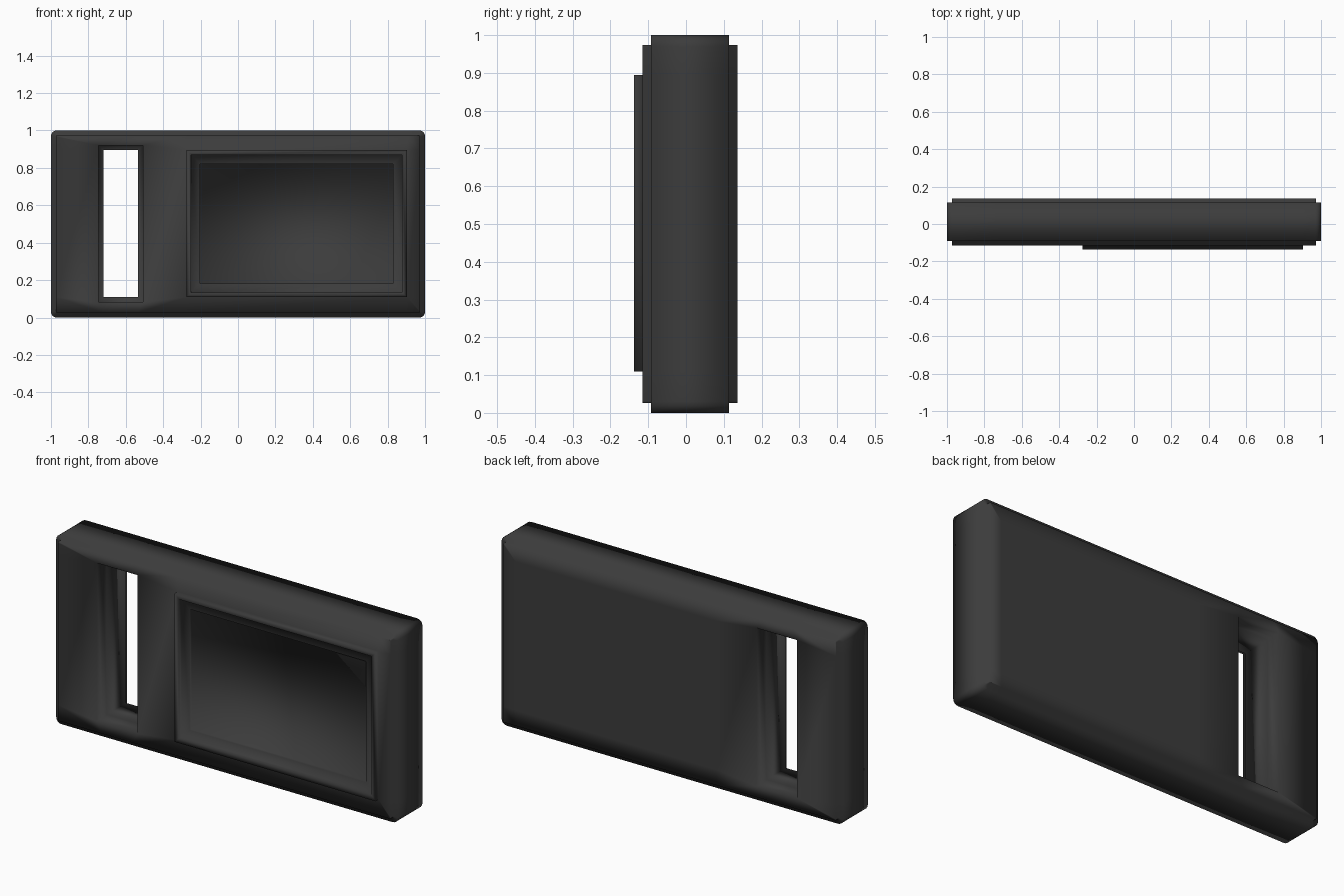
import bpy, bmesh
from mathutils import Vector

if "Cube" in bpy.data.objects:
    bpy.data.objects.remove(bpy.data.objects["Cube"])

XS = [-1, -0.72, -0.535, -0.275, 0.903, 1]
ZS = [0, 0.109, 0.895, 1]
FRONT, BACK, STEP, RIM = -0.092, 0.114, 0.0225, 0.026

bm = bmesh.new()


def facing(sign, y):
    """Faces lying in the plane y and looking along sign * y."""
    return [f for f in bm.faces if f.normal.y * sign > 0.9
            and abs(f.calc_center_median().y - y) < 1e-4]


def inset(faces, width):
    bmesh.ops.inset_region(bm, faces=faces, thickness=width, depth=0,
                           use_even_offset=True, use_boundary=True)
    bm.normal_update()


def push(faces, dy):
    """Extrude faces straight along y and return the moved caps."""
    geom = bmesh.ops.extrude_face_region(bm, geom=faces)["geom"]
    caps = [f for f in geom if isinstance(f, bmesh.types.BMFace)]
    bmesh.ops.translate(bm, vec=(0, dy, 0),
                        verts=[v for v in geom if isinstance(v, bmesh.types.BMVert)])
    old = [f for f in faces if f.is_valid and f not in caps]
    if old:
        bmesh.ops.delete(bm, geom=old, context='FACES')
    bm.normal_update()
    return caps


# Casing slab with the through slot left out of the panel grid
layers = [[[bm.verts.new((x, y, z)) for z in ZS] for x in XS] for y in (FRONT, BACK)]
f, b = layers
cells = [(i, j) for i in range(5) for j in range(3) if (i, j) != (1, 1)]
for i, j in cells:
    quad = [(i, j), (i + 1, j), (i + 1, j + 1), (i, j + 1)]
    bm.faces.new([f[p][q] for p, q in quad])
    bm.faces.new([b[p][q] for p, q in reversed(quad)])
    # walls wherever a neighbouring cell is absent
    for k, (di, dj) in enumerate([(0, -1), (1, 0), (0, 1), (-1, 0)]):
        if (i + di, j + dj) not in cells:
            (p, q), (r, s) = quad[k], quad[(k + 1) % 4]
            bm.faces.new([f[r][s], f[p][q], b[p][q], b[r][s]])
bmesh.ops.recalc_face_normals(bm, faces=bm.faces[:])
bm.normal_update()

# Rounded outer corners
corners = [e for e in bm.edges
           if all(abs(v.co.x) == 1 and (v.co.z < 1e-5 or v.co.z > 0.9999) for v in e.verts)]
bmesh.ops.bevel(bm, geom=corners, offset=0.03, segments=4, profile=0.5, affect='EDGES')
bm.normal_update()

# Stepped front and back plates, with the ledge in the slot sunk deeper
for sign, y in ((-1, FRONT), (1, BACK)):
    plate = facing(sign, y)
    inset(plate, RIM)
    push(plate, sign * STEP)
    for v in bm.verts:
        if abs(v.co.y - y) < 1e-4 and -0.8 < v.co.x < -0.48 and 0.06 < v.co.z < 0.94:
            v.co.y -= sign * STEP
bm.normal_update()

# Screen: raised bezel, then two recessed steps
screen = [min(facing(-1, FRONT - STEP),
              key=lambda p: (p.calc_center_median() - Vector((0.31, -0.11, 0.5))).length)]
screen = push(screen, -STEP)
for width, depth in ((0.025, STEP), (0.048, 0.015)):
    inset(screen, width)
    screen = push(screen, depth)

bmesh.ops.recalc_face_normals(bm, faces=bm.faces[:])
for face in bm.faces:
    face.smooth = True
mesh = bpy.data.meshes.new("casing")
bm.to_mesh(mesh)
bm.free()
casing = bpy.data.objects.new("casing", mesh)
bpy.context.collection.objects.link(casing)

# Dark plastic
mat = bpy.data.materials.new("dark_plastic")
mat.diffuse_color = (0.045, 0.045, 0.045, 1)
mat.use_nodes = True
mat.node_tree.nodes["Principled BSDF"].inputs["Base Color"].default_value = mat.diffuse_color
mesh.materials.append(mat)
